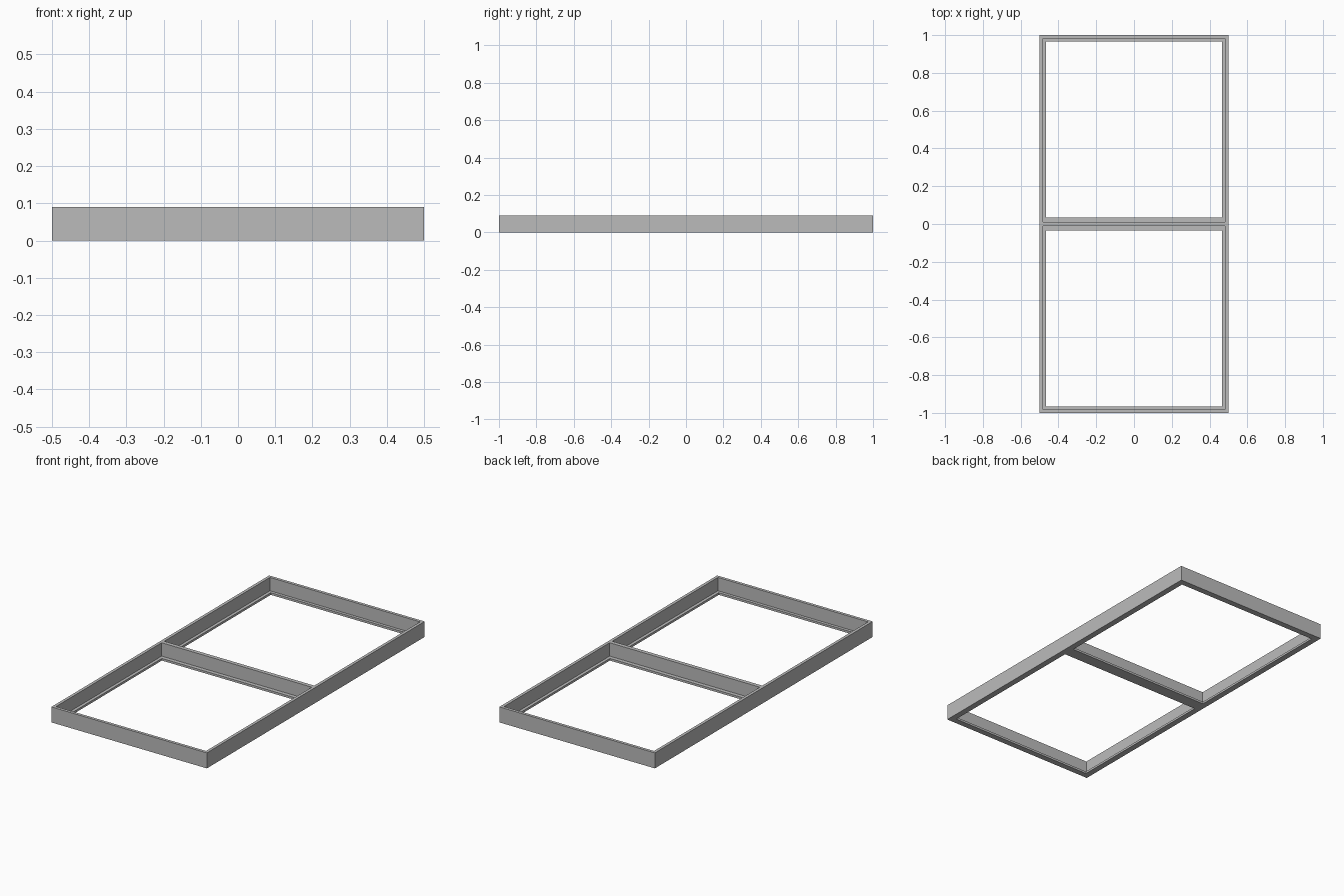
import bpy
import bmesh

cube = bpy.data.objects.get("Cube")
if cube:
    bpy.data.objects.remove(cube, do_unlink=True)

grey = bpy.data.materials.new("plain grey")
grey.use_nodes = True
colour = (0.5, 0.5, 0.5, 1)
grey.diffuse_color = colour
grey.node_tree.nodes["Principled BSDF"].inputs["Base Color"].default_value = colour

WIDTH, LENGTH, HEIGHT = 1.0, 2.0, 0.09
WALL, LEDGE, LIP = 0.0175, 0.035, 0.0125   # wall thickness, ledge reach, ledge thickness


def finish(name, bm):
    bmesh.ops.recalc_face_normals(bm, faces=bm.faces)
    mesh = bpy.data.meshes.new(name)
    bm.to_mesh(mesh)
    bm.free()
    mesh.materials.append(grey)
    obj = bpy.data.objects.new(name, mesh)
    bpy.context.collection.objects.link(obj)


# Outer frame: an L-shaped profile swept round the rectangle with mitred corners
profile = [(0, 0), (LEDGE, 0), (LEDGE, LIP), (WALL, LIP), (WALL, HEIGHT), (0, HEIGHT)]
bm = bmesh.new()
rings = []
for sx, sy in ((-1, -1), (1, -1), (1, 1), (-1, 1)):
    rings.append([bm.verts.new((sx * (WIDTH / 2 - d), sy * (LENGTH / 2 - d), z))
                  for d, z in profile])
for i, ring in enumerate(rings):
    after = rings[(i + 1) % len(rings)]
    for j in range(len(profile)):
        k = (j + 1) % len(profile)
        bm.faces.new((ring[j], after[j], after[k], ring[k]))
finish("outer_frame", bm)

# Middle bar: an inverted T whose web and flange butt against the frame
web, flange = WALL / 2 + 0.003, LEDGE
half = [(flange, 0), (flange, LIP), (web, LIP), (web, HEIGHT)]
section = half + [(-y, z) for y, z in reversed(half)]
bm = bmesh.new()
ends = []
for side in (-1, 1):
    ends.append([bm.verts.new((side * (WIDTH / 2 - (WALL if z > 0 else LEDGE)), y, z))
                 for y, z in section])
for j in range(len(section)):
    k = (j + 1) % len(section)
    bm.faces.new((ends[0][j], ends[0][k], ends[1][k], ends[1][j]))
finish("middle_bar", bm)
